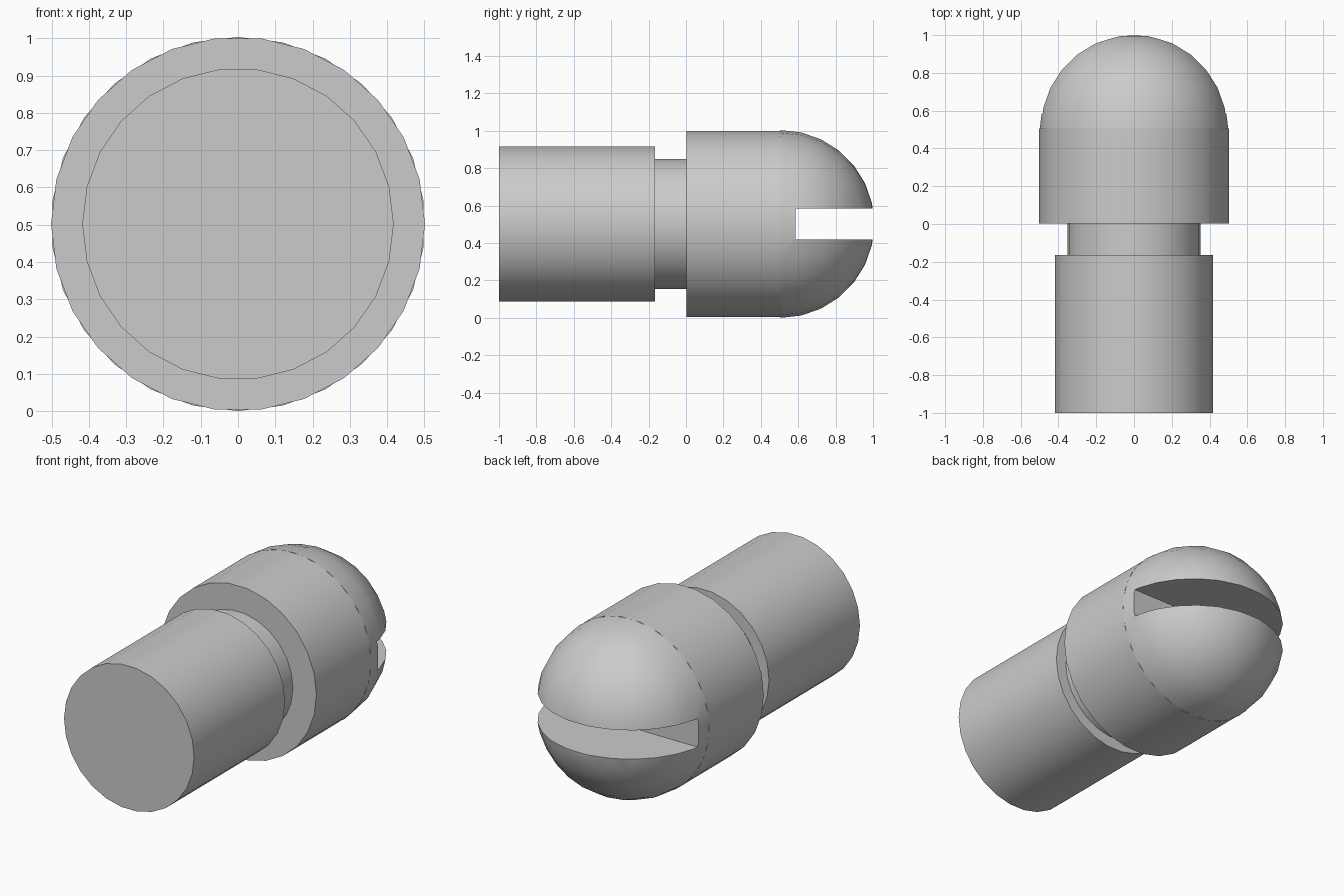
import bpy
import bmesh
from math import sin, cos, pi, radians

if "Cube" in bpy.data.objects:
    bpy.data.objects.remove(bpy.data.objects["Cube"])

SIDES = 26
RADIUS = 0.502
AXIS_Z = 0.502

steel = bpy.data.materials.new("plain_grey")
steel.use_nodes = True
GREY = (0.6, 0.6, 0.6, 1)
steel.diffuse_color = GREY
steel.node_tree.nodes["Principled BSDF"].inputs["Base Color"].default_value = GREY


def make_object(name, bm):
    bmesh.ops.recalc_face_normals(bm, faces=bm.faces)
    mesh = bpy.data.meshes.new(name)
    bm.to_mesh(mesh)
    bm.free()
    mesh.materials.append(steel)
    obj = bpy.data.objects.new(name, mesh)
    bpy.context.collection.objects.link(obj)
    return obj


def lathe(name, profile, phase=0.0):
    """Turn (radius, y) points around the long axis; ends are capped."""
    bm = bmesh.new()
    rings = []
    for r, y in profile:
        if r < 1e-4:
            rings.append([bm.verts.new((0, y, AXIS_Z))] * SIDES)
            continue
        angles = [2 * pi * i / SIDES + phase for i in range(SIDES)]
        rings.append([bm.verts.new((r * cos(a), y, AXIS_Z + r * sin(a))) for a in angles])
    for low, high in zip(rings, rings[1:]):
        for i in range(SIDES):
            j = (i + 1) % SIDES
            corners = dict.fromkeys((low[i], low[j], high[j], high[i]))
            bm.faces.new(list(corners))
    for ring in (rings[0], rings[-1]):
        if ring[0] is not ring[1]:
            bm.faces.new(ring)
    return make_object(name, bm)


# Shank, narrow neck and straight head, turned as one piece
HEAD_START, HEAD_END = 0.003, 0.505
body = lathe("shank_neck_and_head", [
    (0.418, -1.0), (0.418, -0.165),
    (0.351, -0.165), (0.351, HEAD_START),
    (RADIUS, HEAD_START), (RADIUS, HEAD_END)])

# Rounded nose, turned half a side against the head
STEPS = 7
arc = [pi / 2 * k / STEPS for k in range(STEPS + 1)]
dome = lathe("rounded_nose",
             [(RADIUS * cos(a), HEAD_END + RADIUS * sin(a)) for a in arc],
             phase=pi / 2)

# Slot across the nose
bm = bmesh.new()
bmesh.ops.create_cube(bm, size=1)
bmesh.ops.scale(bm, vec=(1.4, 0.6, 0.167), verts=bm.verts)
bmesh.ops.translate(bm, vec=(0, 0.585 + 0.3, AXIS_Z), verts=bm.verts)
cutter = make_object("slot_cutter", bm)
cutter.hide_render = True
cutter.hide_viewport = True

slot = dome.modifiers.new("slot", "BOOLEAN")
slot.operation = "DIFFERENCE"
slot.solver = "EXACT"
slot.object = cutter

# Bake the slot into the nose and discard the cutter
bpy.context.view_layer.update()
evaluated = dome.evaluated_get(bpy.context.evaluated_depsgraph_get())
cut_mesh = bpy.data.meshes.new_from_object(evaluated)
dome.modifiers.clear()
dome.data = cut_mesh
bpy.data.objects.remove(cutter)

# Smooth sides with sharp rims
for obj in (body, dome):
    bpy.ops.object.select_all(action="DESELECT")
    obj.select_set(True)
    bpy.context.view_layer.objects.active = obj
    bpy.ops.object.shade_smooth_by_angle(angle=radians(30))
